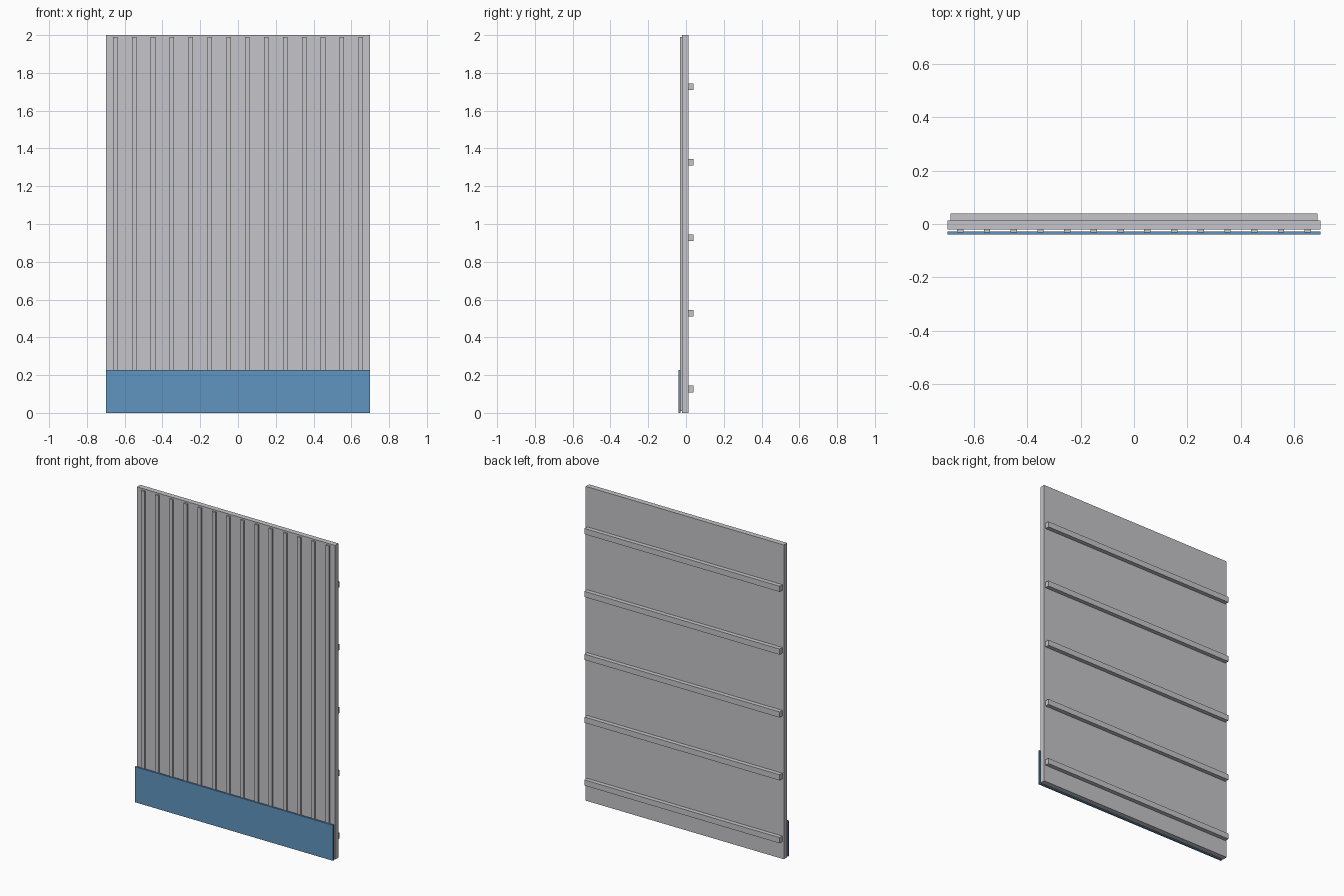
import bpy

# Remove the default object
cube = bpy.data.objects.get("Cube")
if cube:
    bpy.data.objects.remove(cube, do_unlink=True)


def material(name, color):
    mat = bpy.data.materials.new(name)
    mat.use_nodes = True
    mat.diffuse_color = color
    mat.node_tree.nodes["Principled BSDF"].inputs["Base Color"].default_value = color
    return mat


def box(name, x, y, z, mat):
    """Box spanning the (low, high) pairs x, y and z."""
    spans = (x, y, z)
    bpy.ops.mesh.primitive_cube_add(size=1)
    obj = bpy.context.object
    obj.name = name
    obj.location = [(low + high) / 2 for low, high in spans]
    obj.scale = [high - low for low, high in spans]
    bpy.ops.object.transform_apply(location=False, rotation=False, scale=True)
    obj.data.materials.append(mat)
    return obj


grey = material("light grey", (0.56, 0.56, 0.59, 1))
blue = material("steel blue", (0.12, 0.30, 0.53, 1))

WIDTH, HEIGHT = 1.395, 2.0
FRONT, BACK = -0.021, 0.013

# Main panel
half = WIDTH / 2
box("panel", (-half, half), (FRONT, BACK), (0, HEIGHT), grey)

# Vertical ribs on the front
RIBS, RIB_STEP, RIB_HALF = 14, 0.1, 0.012
for i in range(RIBS):
    x = (i - (RIBS - 1) / 2) * RIB_STEP
    box(f"front_rib_{i + 1}", (x - RIB_HALF, x + RIB_HALF),
        (FRONT - 0.01, FRONT), (0.01, HEIGHT - 0.01), grey)

# Horizontal rails on the back
RAIL_HALF = 0.018
for i in range(5):
    z = 0.127 + i * 0.4
    box(f"back_rail_{i + 1}", (-half + 0.01, half - 0.01),
        (BACK, 0.04), (z - RAIL_HALF, z + RAIL_HALF), grey)

# Kick plate standing against the ribs
box("kick_plate", (-half, half), (-0.04, FRONT - 0.008), (0, 0.226), blue)
